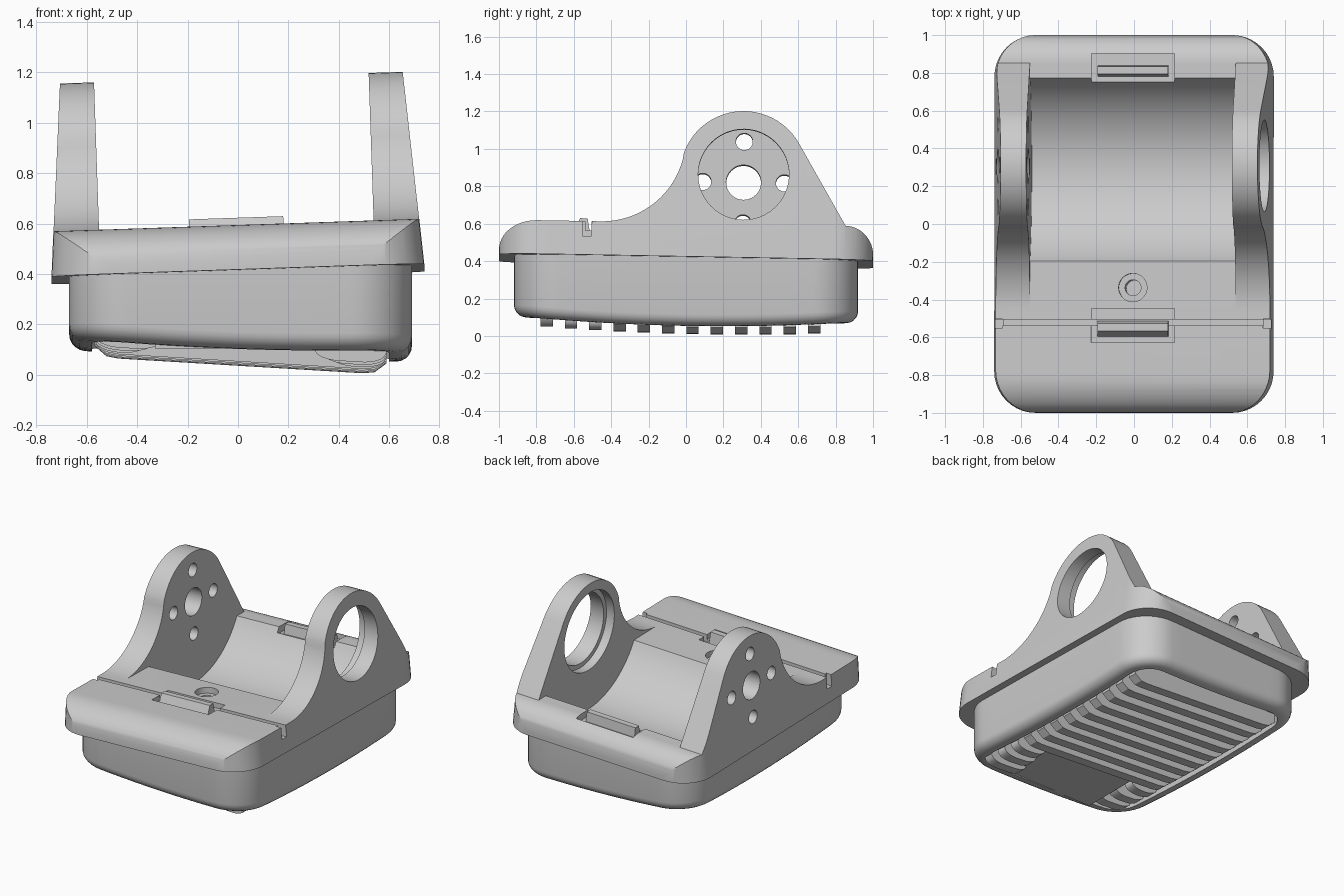
import bpy, bmesh, math
from mathutils import Matrix

old = bpy.data.objects.get("Cube")
if old:
    bpy.data.objects.remove(old)

grey = bpy.data.materials.new("plain_grey")
grey.use_nodes = True
GREY = (0.6, 0.6, 0.6, 1)
grey.diffuse_color = GREY
grey.node_tree.nodes["Principled BSDF"].inputs["Base Color"].default_value = GREY

# The upper shell sits slightly tilted on the lower body
TILT = (Matrix.Translation((0, 0, 0.40)) @ Matrix.Rotation(-0.034, 4, 'Y')
        @ Matrix.Rotation(-0.018, 4, 'X'))
FLAT = Matrix.Identity(4)
parts = []


def loft(name, rings, matrix=FLAT, keep=True):
    """Skin a stack of equal-length point rings and cap both ends."""
    bm = bmesh.new()
    rows = [[bm.verts.new(p) for p in ring] for ring in rings]
    n = len(rows[0])
    for a, b in zip(rows, rows[1:]):
        for i in range(n):
            j = (i + 1) % n
            bm.faces.new((a[i], a[j], b[j], b[i]))
    bm.faces.new(rows[0])
    bm.faces.new(rows[-1])
    bmesh.ops.recalc_face_normals(bm, faces=bm.faces)
    mesh = bpy.data.meshes.new(name)
    bm.to_mesh(mesh)
    bm.free()
    mesh.materials.append(grey)
    ob = bpy.data.objects.new(name, mesh)
    bpy.context.collection.objects.link(ob)
    ob.matrix_world = matrix
    ob.hide_render = not keep
    if keep:
        parts.append(ob)
    return ob


def prism_x(name, outline, x0, x1, matrix=TILT, keep=True):
    return loft(name, [[(x, y, z) for y, z in outline] for x in (x0, x1)], matrix, keep)


def prism_y(name, outline, y0, y1):
    return loft(name, [[(x, y, z) for x, z in outline] for y in (y0, y1)])


def box_outline(a0, a1, b0, b1):
    return [(a0, b0), (a1, b0), (a1, b1), (a0, b1)]


def arc(cx, cy, rx, ry, a0, a1, n=24):
    angles = [math.radians(a0 + (a1 - a0) * i / n) for i in range(n + 1)]
    return [(cx + rx * math.cos(a), cy + ry * math.sin(a)) for a in angles]


def circle(cx, cy, r):
    return arc(cx, cy, r, r, 0, 360, 48)[:-1]


def rounded_rect(hx, hy, r, cx=0.0, steps=12):
    arcs = [arc(cx + sx * (hx - r), sy * (hy - r), r, r, a, a + 90, 10)
            for sx, sy, a in ((1, 1, 0), (-1, 1, 90), (-1, -1, 180), (1, -1, 270))]
    pts = []
    for k in range(4):
        p, q = arcs[k][-1], arcs[(k + 1) % 4][0]
        pts += arcs[k]
        for j in range(1, steps):
            t = j / steps
            pts.append((p[0] + (q[0] - p[0]) * t, p[1] + (q[1] - p[1]) * t))
    return pts


def boolean(target, tools, operation='DIFFERENCE'):
    for tool in tools:
        mod = target.modifiers.new("bool", 'BOOLEAN')
        mod.object, mod.operation, mod.solver = tool, operation, 'EXACT'
    bpy.context.view_layer.update()
    deps = bpy.context.evaluated_depsgraph_get()
    mesh = bpy.data.meshes.new_from_object(target.evaluated_get(deps))
    target.modifiers.clear()
    target.data = mesh


AY, AZ = 0.30, 0.445     # pivot axis of the arms
TOP = 0.18               # deck height

# Upper shell: side silhouette of rim and arms, trimmed by a drafted rounded block
ARM_R, FIL = 0.34, 0.446
sweep = math.degrees(math.atan2(AZ - TOP - FIL, AY + 0.46))
side = [(-1.002, 0), (-1.002, 0.03)]
side += arc(-0.80, 0.03, 0.20, TOP - 0.03, 180, 90, 12)[1:]
side += arc(-0.46, TOP + FIL, FIL, FIL, -90, sweep)
side += arc(AY, AZ, ARM_R, ARM_R, 180 + sweep, 30)[1:]
side += arc(0.85, 0.03, 0.15, TOP - 0.03, 90, 0, 12)
side += [(1.002, 0.03), (1.002, 0)]
shell = prism_x("upper_shell", side, -0.8, 0.8)


def draft_ring(h):
    return [(x, y, h) for x, y in rounded_rect(0.74 - 0.0764 * h, 1, 0.22, steps=1)]


draft = loft("draft_trim", [draft_ring(-0.05), draft_ring(0.9)], TILT, False)
boolean(shell, [draft], 'INTERSECT')

# Space between the arms, with the round trough
R = 0.553
drop = math.degrees(math.asin((AZ - TOP) / R))
gap = [(-1.1, TOP + 0.0005)] + arc(0.285, AZ, R, R, 180 + drop, 360 - drop, 48)
gap += [(1.1, TOP + 0.0005), (1.1, 1), (-1.1, 1)]
trough = prism_x("trough_cutter", gap, -0.545, 0.545, keep=False)


def hole(name, y, z, r, x0, x1):
    return prism_x(name, circle(y, z, r), x0, x1, keep=False)


# Arm holes: wide stepped bearing seat on one side, five-hole mount on the other
cutters = [trough,
           hole("bearing_bore", AY, AZ, 0.243, 0.5, 0.8),
           hole("bearing_step", AY, AZ, 0.275, 0.5, 0.605),
           hole("mount_bore", AY, AZ, 0.093, -0.8, -0.5)]
for k in range(4):
    a = k * math.pi / 2
    cutters.append(hole("mount_hole", AY + 0.218 * math.cos(a), AZ + 0.218 * math.sin(a),
                        0.045, -0.8, -0.5))

# Seam groove across the deck with deeper end slots
cutters.append(prism_x("groove", box_outline(-0.54, -0.508, 0.13, 0.3), -0.8, 0.8, keep=False))
for s in (-1, 1):
    cutters.append(prism_x("end_slot", box_outline(-0.555, -0.507, 0.10, 0.3),
                           s * 0.69, s * 0.8, keep=False))

# Latch pockets and countersunk screw hole
cutters.append(prism_x("pocket", box_outline(-0.63, -0.45, 0.145, 0.3), -0.22, 0.22, keep=False))
cutters.append(prism_x("pocket", box_outline(0.75, 0.90, 0.135, 0.3), -0.22, 0.22, keep=False))
screw = []
for r, depth in ((0.075, 0.14), (0.042, -0.06)):
    screw.append(loft("screw_cutter", [[(x, y, h) for x, y in circle(0, -0.34, r)]
                                       for h in (depth, 0.3)], TILT, False))
boolean(shell, cutters + screw)

# Latch tabs
prism_x("front_latch", [(-0.605, 0.13), (-0.57, 0.213), (-0.53, 0.213), (-0.515, 0.13)],
        -0.187, 0.187)
prism_x("back_latch", [(0.775, 0.12), (0.79, 0.2), (0.83, 0.2), (0.84, 0.12)], -0.187, 0.187)


# Lower body: rounded tub with a bowed, filleted underside and a recess
def underside(x, y):
    return 0.055 - 0.035 * x + 0.05 * x * x + 0.045 * (y - 0.2) ** 2


def body_ring(inset, height):
    pts = rounded_rect(0.68 - inset, 0.92 - inset, 0.24 - inset, 0.01)
    return [(x, y, height(x, y)) for x, y in pts]


rings = [body_ring(0, lambda x, y: 0.45 + 0.034 * x - 0.018 * y)]
for a in range(0, 91, 18):
    c, s = math.cos(math.radians(a)), math.sin(math.radians(a))
    rings.append(body_ring(0.06 * (1 - c), lambda x, y, s=s: underside(x, y) + 0.06 * (1 - s)))
rings.append(body_ring(0.09, underside))
rings.append(body_ring(0.095, lambda x, y: 0.18))
body = loft("lower_body", rings)
boolean(body, [trough] + screw[1:])


# Cooling ribs under the body; the front ones stop beside a centre plate
def rib(name, x0, x1, y):
    n, pts = 24, []
    for i in range(n + 1):
        x = x0 + (x1 - x0) * i / n
        edge = max(0, 1 - min(x - x0, x1 - x) / 0.1)
        z = 0.036 - 0.06 * x + 0.04 * (y - 0.3) ** 2
        pts.append((x, z + 0.045 * (1 - math.sqrt(1 - edge * edge))))
    prism_y(name, pts + [(x1, 0.2), (x0, 0.2)], y - 0.033, y + 0.033)


for i in range(12):
    y = -0.745 + 0.13 * i
    if i < 3:
        inner = 0.30 + 0.03 * i
        rib("front_rib_right", -0.57, -inner, y)
        rib("front_rib_left", inner, 0.59, y)
    else:
        rib("rib", -0.57, 0.59, y)
prism_y("centre_plate", box_outline(-0.33, 0.33, 0.105, 0.2), -0.84, -0.38)

# Remove helpers, then shade
for ob in list(bpy.context.collection.objects):
    if ob.hide_render and ob.type == 'MESH' and ob not in parts:
        bpy.data.objects.remove(ob)
bpy.ops.object.select_all(action='DESELECT')
for ob in parts:
    ob.select_set(True)
bpy.context.view_layer.objects.active = shell
bpy.ops.object.shade_smooth_by_angle(angle=math.radians(30))
